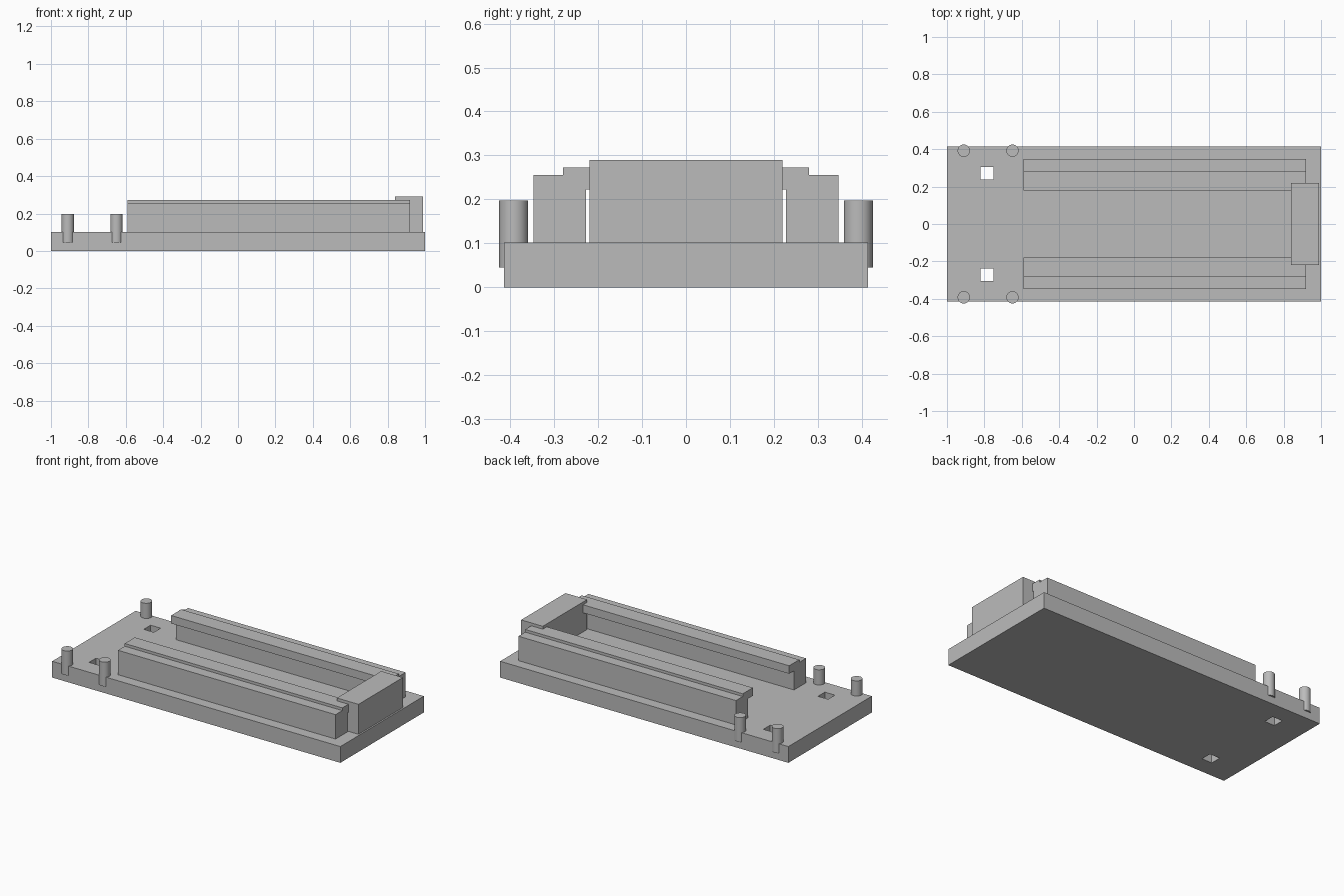
import bpy
import bmesh
from mathutils import Matrix, Vector

cube = bpy.data.objects.get("Cube")
if cube:
    bpy.data.objects.remove(cube, do_unlink=True)

grey = bpy.data.materials.new("plain grey")
grey.use_nodes = True
colour = (0.5, 0.5, 0.5, 1)
grey.diffuse_color = colour
grey.node_tree.nodes["Principled BSDF"].inputs["Base Color"].default_value = colour


def finish(name, bm):
    bmesh.ops.recalc_face_normals(bm, faces=bm.faces)
    mesh = bpy.data.meshes.new(name)
    bm.to_mesh(mesh)
    bm.free()
    mesh.materials.append(grey)
    obj = bpy.data.objects.new(name, mesh)
    bpy.context.collection.objects.link(obj)
    return obj


def box(name, low, high):
    low, high = Vector(low), Vector(high)
    bm = bmesh.new()
    place = Matrix.Translation((low + high) / 2) @ Matrix.Diagonal((*(high - low), 1))
    bmesh.ops.create_cube(bm, size=1, matrix=place)
    return finish(name, bm)


def rail(name, profile, side, x0, x1):
    """Extrude a (y, z) profile along x."""
    bm = bmesh.new()
    face = bm.faces.new([bm.verts.new((x0, side * y, z)) for y, z in profile])
    made = bmesh.ops.extrude_face_region(bm, geom=[face])["geom"]
    verts = [v for v in made if isinstance(v, bmesh.types.BMVert)]
    bmesh.ops.translate(bm, vec=(x1 - x0, 0, 0), verts=verts)
    return finish(name, bm)


def peg(name, x, y):
    bm = bmesh.new()
    bmesh.ops.create_cone(bm, cap_ends=True, segments=32, radius1=0.033, radius2=0.033,
                          depth=0.152, matrix=Matrix.Translation((x, y, 0.121)))
    obj = finish(name, bm)
    bpy.ops.object.select_all(action='DESELECT')
    obj.select_set(True)
    bpy.context.view_layer.objects.active = obj
    bpy.ops.object.shade_smooth_by_angle()


# Base plate and end stop
plate = box("base_plate", (-1, -0.414, 0), (1, 0.414, 0.102))
box("end_stop", (0.84, -0.22, 0.1), (0.99, 0.22, 0.29))

# Stepped rail with an overhanging inner lip
profile = [(0.347, 0.1), (0.347, 0.255), (0.28, 0.255), (0.28, 0.272),
           (0.18, 0.272), (0.18, 0.222), (0.228, 0.222), (0.228, 0.1)]

for side, label in ((-1, "front"), (1, "back")):
    rail(label + "_rail", profile, side, -0.59, 0.92)

    # Pegs standing half out of the plate edge
    for x, place in ((-0.91, "outer"), (-0.65, "inner")):
        peg(f"{label}_{place}_peg", x, side * 0.392)

    # Square hole through the plate
    y = side * 0.271
    cutter = box(label + "_hole_cutter", (-0.82, y - 0.034, -0.1), (-0.75, y + 0.034, 0.2))
    cutter.hide_render = True
    cutter.hide_viewport = True
    cut = plate.modifiers.new(label + "_hole", 'BOOLEAN')
    cut.operation = 'DIFFERENCE'
    cut.solver = 'EXACT'
    cut.object = cutter
